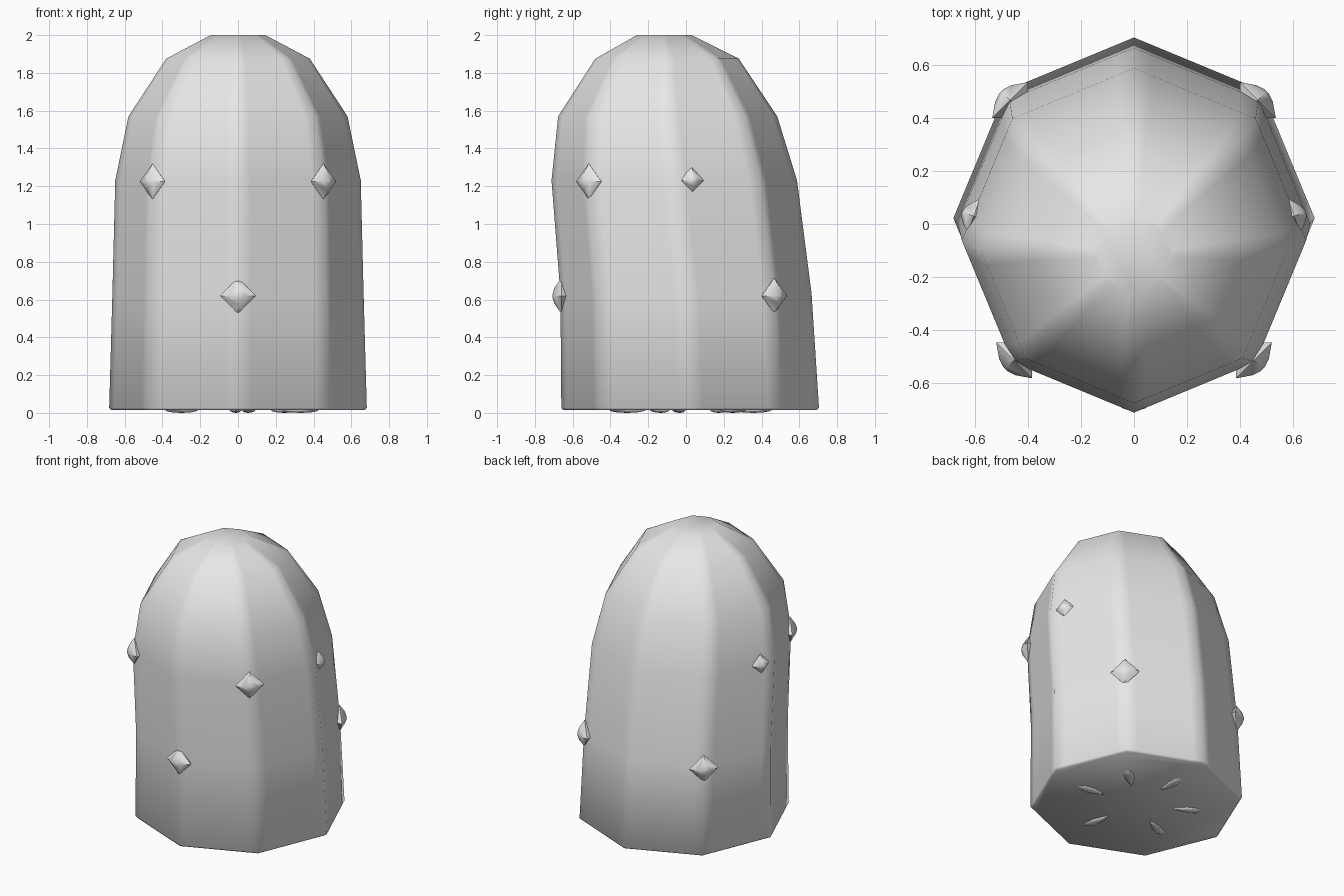
import bpy, bmesh
from math import cos, sin, pi, radians
from mathutils import Matrix, Vector

if "Cube" in bpy.data.objects:
    bpy.data.objects.remove(bpy.data.objects["Cube"], do_unlink=True)

grey = bpy.data.materials.new("plain_grey")
grey.use_nodes = True
grey.diffuse_color = (0.8, 0.8, 0.8, 1)
grey.node_tree.nodes["Principled BSDF"].inputs["Base Color"].default_value = (0.8, 0.8, 0.8, 1)


def finish(name, bm, angle):
    """Turn a bmesh into a named, shaded object."""
    bmesh.ops.recalc_face_normals(bm, faces=bm.faces)
    mesh = bpy.data.meshes.new(name)
    bm.to_mesh(mesh)
    bm.free()
    mesh.materials.append(grey)
    obj = bpy.data.objects.new(name, mesh)
    bpy.context.collection.objects.link(obj)
    bpy.ops.object.select_all(action="DESELECT")
    obj.select_set(True)
    bpy.context.view_layer.objects.active = obj
    bpy.ops.object.shade_smooth_by_angle(angle=radians(angle))
    return obj


def loft(bm, rings):
    """Skin a stack of point rings and cap both ends."""
    loops = [[bm.verts.new(p) for p in ring] for ring in rings]
    n = len(loops[0])
    for a, b in zip(loops, loops[1:]):
        for i in range(n):
            j = (i + 1) % n
            bm.faces.new((a[i], a[j], b[j], b[i]))
    bm.faces.new(loops[0])
    bm.faces.new(loops[-1])


def octagon(radius, y, z, support=0.14):
    """Octagon with support points close to each corner."""
    corners = [Vector((radius * cos(k * pi / 4), y + radius * sin(k * pi / 4), z)) for k in range(8)]
    ring = []
    for k, c in enumerate(corners):
        ring += [c.lerp(corners[k - 1], support), c, c.lerp(corners[(k + 1) % 8], support)]
    return ring


# Body: eight-sided dome that leans towards the front; (radius, y, z)
profile = [(0.67, 0.02, 0.014), (0.682, 0.022, 0.026), (0.665, 0.0, 0.63),
           (0.65, -0.062, 1.23), (0.58, -0.097, 1.57),
           (0.38, -0.1, 1.875), (0.145, -0.115, 2.0)]
bm = bmesh.new()
loft(bm, [octagon(*p) for p in profile])
finish("body", bm, 62)


# Studs: diamond-shaped with blunt tips, pointing outwards
def stud(name, x, y, z, angle, size):
    bm = bmesh.new()
    steps = [(0.5, -0.05), (1.0, 0.0), (0.45, 0.036), (0.12, 0.046)]
    loft(bm, [[(out, size * s * cos(k * pi / 2), size * s * sin(k * pi / 2))
               for k in range(4)] for s, out in steps])
    bm.transform(Matrix.Translation((x, y, z)) @ Matrix.Rotation(radians(angle), 4, "Z"))
    finish(name, bm, 50)


stud("front_stud", 0, -0.66, 0.62, -90, 0.095)
for side, s in (("left", 1), ("right", -1)):
    for part, x, y, z, angle, size in (("upper_front", 0.453, -0.515, 1.225, -45, 0.095),
                                       ("upper_side", 0.605, 0.03, 1.23, 20, 0.07),
                                       ("lower_back", 0.468, 0.468, 0.62, 45, 0.095)):
        stud(f"{side}_{part}_stud", s * x, y, z, angle if s > 0 else 180 - angle, size)

# Seeds: small teardrops spread around the underside
for i, angle in enumerate((-9, 43, 92, 153, 207, 279)):
    bm = bmesh.new()
    bmesh.ops.create_uvsphere(bm, u_segments=8, v_segments=6, radius=1)
    for v in bm.verts:
        v.co.y *= 0.7 + 0.4 * v.co.x
    bm.transform(Matrix.Translation((0, 0.02, 0.016)) @ Matrix.Rotation(radians(angle), 4, "Z")
                 @ Matrix.Translation((0.335, 0, 0)) @ Matrix.Diagonal((0.1, 0.045, 0.016, 1)))
    finish(f"underside_seed_{i + 1}", bm, 50)
